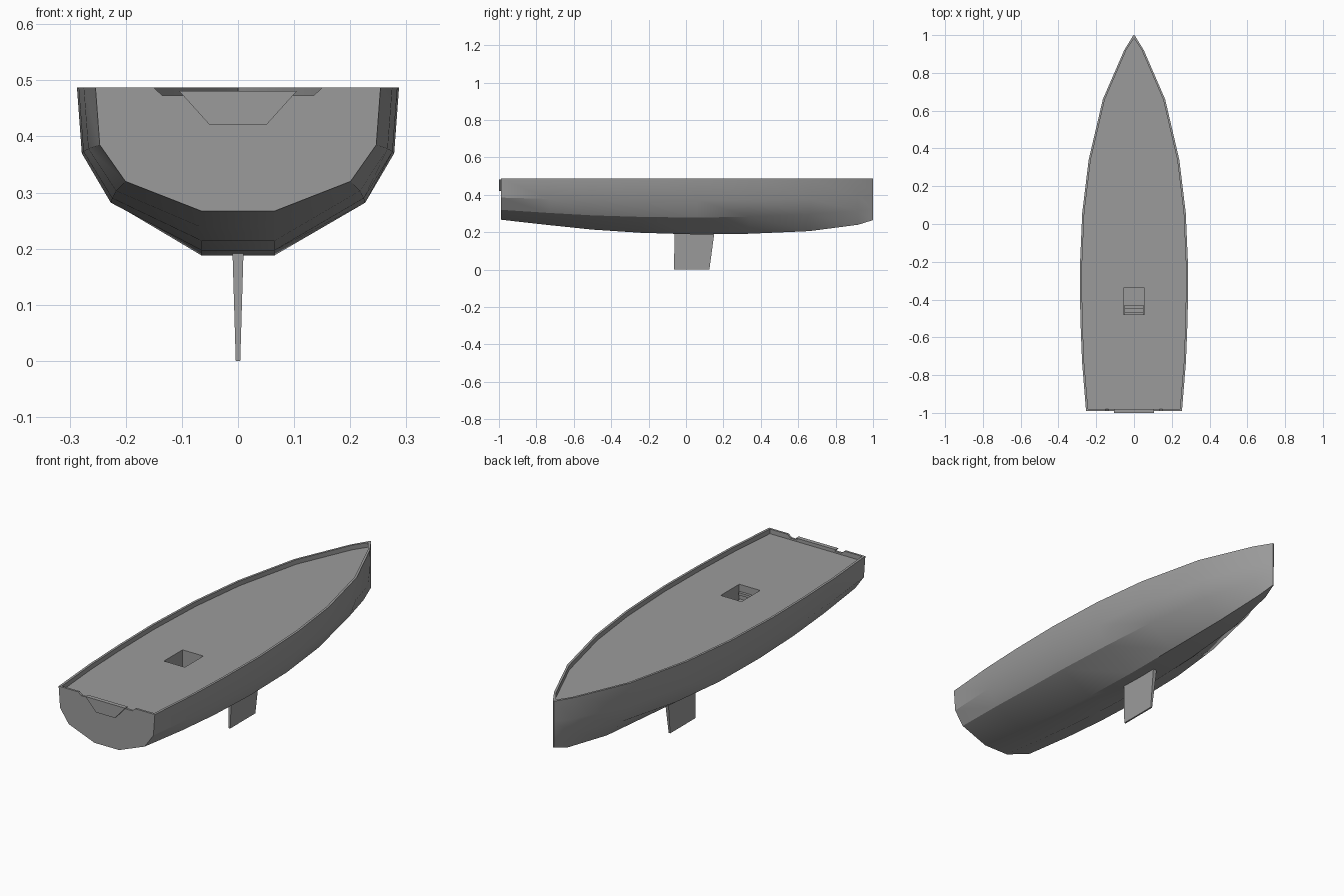
import bpy
import bmesh

if "Cube" in bpy.data.objects:
    bpy.data.objects.remove(bpy.data.objects["Cube"])

TOP, DECK, RIM = 0.487, 0.465, 0.011

grey = bpy.data.materials.new("hull grey")
grey.use_nodes = True
grey.diffuse_color = (0.33, 0.33, 0.33, 1)
grey.node_tree.nodes["Principled BSDF"].inputs["Base Color"].default_value = grey.diffuse_color


def make_object(name, bm):
    bmesh.ops.recalc_face_normals(bm, faces=bm.faces)
    mesh = bpy.data.meshes.new(name)
    bm.to_mesh(mesh)
    bm.free()
    mesh.materials.append(grey)
    obj = bpy.data.objects.new(name, mesh)
    bpy.context.collection.objects.link(obj)
    return obj


def loft(name, lower, upper):
    """Closed solid between two matching loops of points."""
    bm = bmesh.new()
    a = [bm.verts.new(p) for p in lower]
    b = [bm.verts.new(p) for p in upper]
    bm.faces.new(a)
    bm.faces.new(b)
    for i in range(len(a)):
        j = (i + 1) % len(a)
        bm.faces.new((a[i], a[j], b[j], b[i]))
    return make_object(name, bm)


def box(name, x, y0, y1, z0, z1):
    def rect(z):
        return [(-x, y0, z), (x, y0, z), (x, y1, z), (-x, y1, z)]
    return loft(name, rect(z0), rect(z1))


def trapezoid(name, x_low, x_high, z_low, z_high, y0, y1):
    def outline(y):
        return [(-x_low, y, z_low), (x_low, y, z_low), (x_high, y, z_high), (-x_high, y, z_high)]
    return loft(name, outline(y0), outline(y1))


# Hull stations: y, half beam, upper chine z, lower chine z, keel flat half width, keel z
STATIONS = [
    (-0.99, 0.254, 0.385, 0.32, 0.065, 0.267),
    (-0.73, 0.275, 0.378, 0.303, 0.065, 0.238),
    (-0.50, 0.284, 0.373, 0.29, 0.065, 0.214),
    (-0.24, 0.287, 0.37, 0.282, 0.065, 0.197),
    (0.06, 0.274, 0.37, 0.278, 0.065, 0.188),
    (0.34, 0.240, 0.373, 0.283, 0.06, 0.192),
    (0.66, 0.165, 0.378, 0.297, 0.045, 0.206),
    (0.92, 0.052, 0.385, 0.315, 0.018, 0.24),
    (1.00, 0.003, 0.39, 0.325, 0.002, 0.265),
]

# Hull: lofted shell with a raised rim around a sunken deck
bm = bmesh.new()
rings = []
for y, w, z1, z2, keel_w, keel_z in STATIONS:
    inner_w = max(w - RIM, 0.001)
    inner_y = min(max(y, -0.98), 0.98)
    half = [(inner_w, inner_y, DECK), (inner_w, inner_y, TOP), (w, y, TOP),
            (w * 0.97, y, z1), (w * 0.79, y, z2), (keel_w, y, keel_z)]
    mirrored = [(-px, py, pz) for px, py, pz in reversed(half)]
    rings.append([bm.verts.new(p) for p in half + mirrored])
for a, b in zip(rings, rings[1:]):
    for i in range(len(a)):
        j = (i + 1) % len(a)
        bm.faces.new((a[i], a[j], b[j], b[i]))
for r in (rings[0], rings[-1]):
    bm.faces.new(r[2:-2])
    bm.faces.new((r[1], r[2], r[-3], r[-2]))
    bm.faces.new((r[0], r[1], r[-2], r[-1]))
hull = make_object("hull", bm)

# Openings: companionway well and stern notch
cutters = [
    box("companionway_cutter", 0.055, -0.48, -0.34, 0.32, 0.6),
    trapezoid("stern_notch_cutter", 0.135, 0.165, 0.473, 0.501, -1.1, -0.95),
]
bpy.context.view_layer.objects.active = hull
for cutter in cutters:
    cutter.hide_render = True
    mod = hull.modifiers.new(cutter.name, "BOOLEAN")
    mod.operation = "DIFFERENCE"
    mod.solver = "EXACT"
    mod.object = cutter
    bpy.ops.object.modifier_apply(modifier=mod.name)
    bpy.data.objects.remove(cutter)

bpy.ops.object.select_all(action="DESELECT")
hull.select_set(True)
bpy.ops.object.shade_smooth_by_angle(angle=0.5)

# Companionway steps climbing aft
for i in range(3):
    front = -0.43 - 0.018 * i
    top = 0.36 + 0.036 * i
    box(f"step_{i + 1}", 0.05, -0.479, front, top - 0.012, top)

# Stern gate set in the transom
trapezoid("stern_gate", 0.05, 0.105, 0.42, 0.481, -1.0, -0.98)


# Tapered keel fin
def fin_section(x, aft, fore, z):
    return [(-x, aft, z), (x, aft, z), (x, fore, z), (-x, fore, z)]


loft("keel_fin", fin_section(0.004, -0.065, 0.125, 0), fin_section(0.01, -0.06, 0.152, 0.2))
